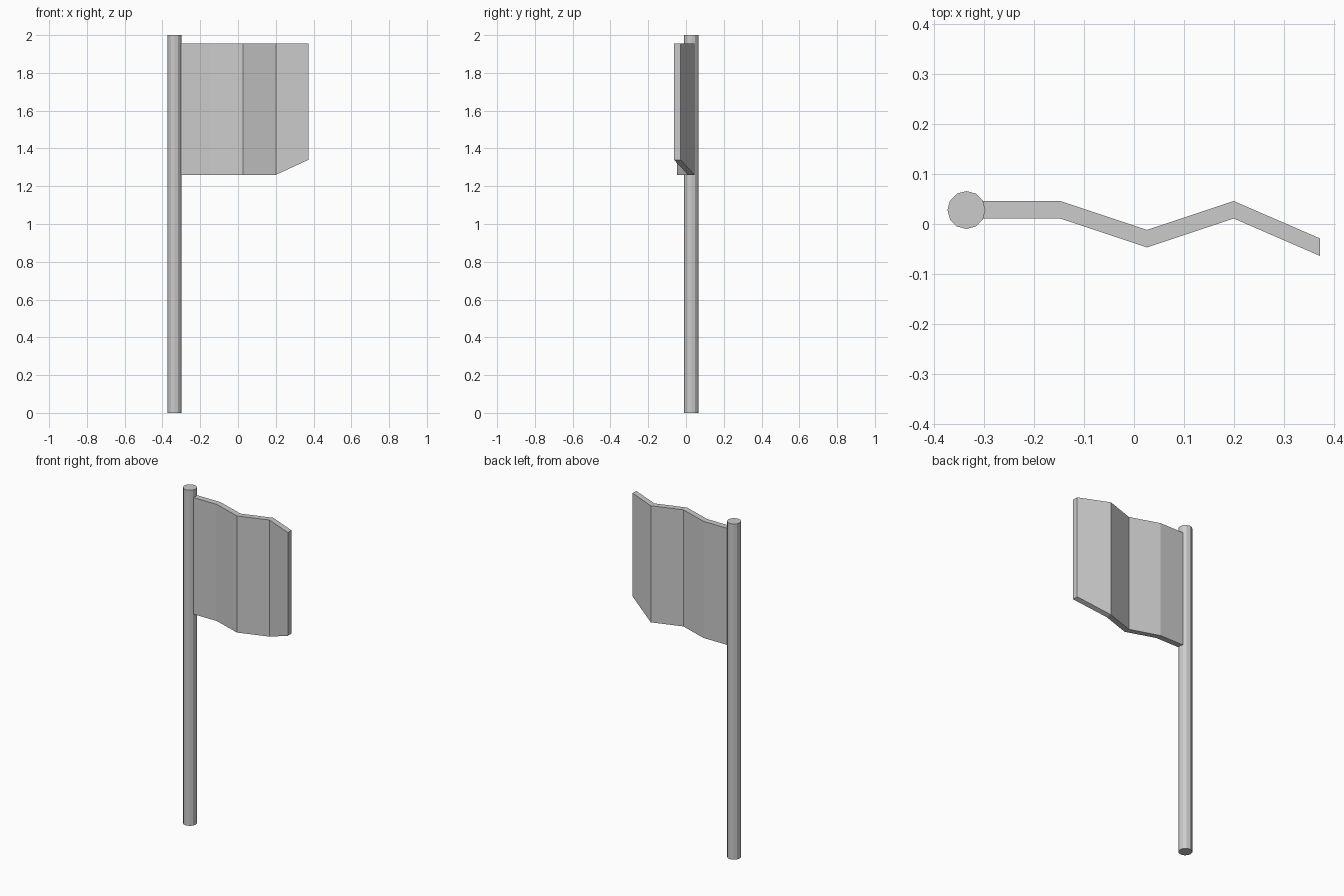
import bpy, bmesh

if "Cube" in bpy.data.objects:
    bpy.data.objects.remove(bpy.data.objects["Cube"])

# Pole: 12-sided cylinder
bpy.ops.mesh.primitive_cylinder_add(vertices=12, radius=0.038, depth=2.0,
                                    location=(-0.336, 0.028, 1.0))
bpy.context.object.name = "pole"

# Flag: folded cloth, stations of (x, centre y, bottom z)
TOP, HALF = 1.955, 0.0175
stations = [(-0.305, 0.0285, 1.26), (-0.148, 0.0285, 1.26), (0.026, -0.0295, 1.26),
            (0.2, 0.0285, 1.26), (0.373, -0.0465, 1.34)]

bm = bmesh.new()
rings = [[bm.verts.new(p) for p in ((x, y - HALF, z), (x, y + HALF, z),
                                    (x, y + HALF, TOP), (x, y - HALF, TOP))]
         for x, y, z in stations]
for a, b in zip(rings, rings[1:]):
    for i in range(4):
        j = (i + 1) % 4
        bm.faces.new((a[i], a[j], b[j], b[i]))
bm.faces.new(rings[0])
bm.faces.new(rings[-1])
bmesh.ops.recalc_face_normals(bm, faces=bm.faces)

mesh = bpy.data.meshes.new("flag")
bm.to_mesh(mesh)
bm.free()
bpy.context.collection.objects.link(bpy.data.objects.new("flag", mesh))
